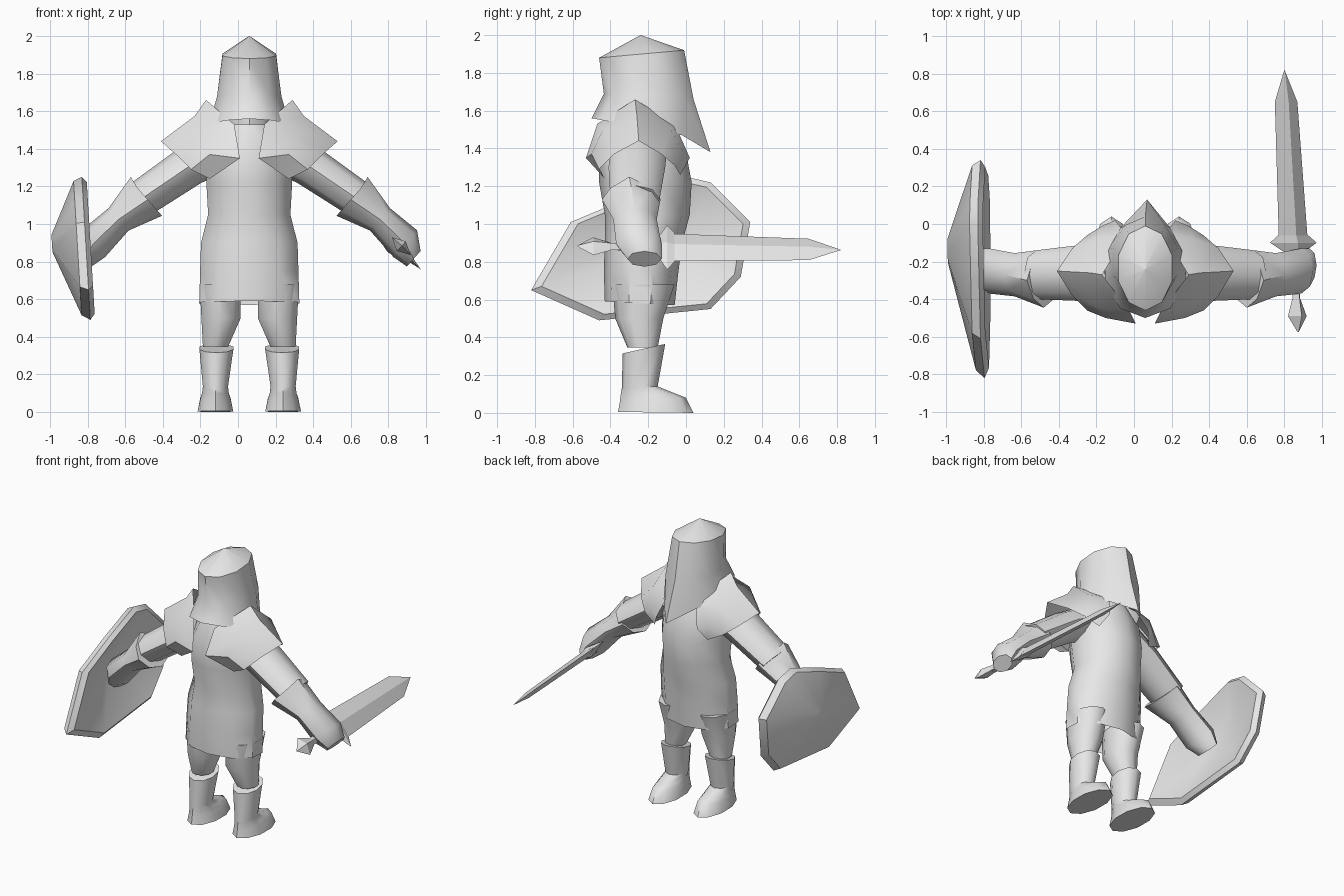
import bpy, bmesh, math
from mathutils import Vector

if "Cube" in bpy.data.objects:
    bpy.data.objects.remove(bpy.data.objects["Cube"], do_unlink=True)

CX = 0.06  # symmetry plane of the body
grey = bpy.data.materials.new("plain_grey")
grey.use_nodes = True
grey.diffuse_color = (0.8, 0.8, 0.8, 1)
grey.node_tree.nodes["Principled BSDF"].inputs["Base Color"].default_value = (0.8, 0.8, 0.8, 1)


def loft(name, rings, closed=True, cap_start=True, cap_end=True, side=1, angle=45):
    """Skin a list of equal point rows; side=-1 mirrors across the body."""
    bm = bmesh.new()
    rows = [[bm.verts.new((CX + side * (p[0] - CX), p[1], p[2])) for p in r] for r in rings]
    n = len(rows[0])
    for a, b in zip(rows, rows[1:]):
        for i in range(n if closed else n - 1):
            j = (i + 1) % n
            bm.faces.new((a[i], a[j], b[j], b[i]))
    if cap_start:
        bm.faces.new(rows[0])
    if cap_end:
        bm.faces.new(rows[-1])
    bmesh.ops.remove_doubles(bm, verts=bm.verts, dist=0.0005)
    bmesh.ops.recalc_face_normals(bm, faces=bm.faces)
    mesh = bpy.data.meshes.new(name)
    bm.to_mesh(mesh)
    bm.free()
    mesh.materials.append(grey)
    obj = bpy.data.objects.new(name, mesh)
    bpy.context.collection.objects.link(obj)
    bpy.ops.object.select_all(action='DESELECT')
    obj.select_set(True)
    bpy.context.view_layer.objects.active = obj
    bpy.ops.object.shade_smooth_by_angle(angle=math.radians(angle))
    return obj


def ring(c, u, v, n=10):
    c, u, v = Vector(c), Vector(u), Vector(v)
    return [c + u * math.sin(t) + v * math.cos(t) for t in (math.tau * i / n for i in range(n))]


def level(x, half, y0, y1, z0, z1=None, n=10):
    """Ring around z reaching from y0 (height z0) to y1 (height z1)."""
    z1 = z0 if z1 is None else z1
    return ring((x, (y0 + y1) / 2, (z0 + z1) / 2), (half, 0, 0), (0, (y1 - y0) / 2, (z1 - z0) / 2), n)


# Hood with a long pointed face guard
brim = level(CX, 0.225, -0.50, 0.03, 1.56, 1.46)
brim[0] = Vector((CX + 0.01, 0.13, 1.38))
loft("hood", [brim, level(CX, 0.18, -0.435, 0.04, 1.69, 1.66),
              level(CX, 0.15, -0.46, -0.01, 1.88, 1.92),
              level(CX, 0.001, -0.241, -0.239, 2.0)], cap_start=False)
loft("neck", [level(CX, 0.12, -0.40, -0.08, z) for z in (1.48, 1.62)])

# Tunic, open at the hem
loft("tunic", [level(CX, 0.28, -0.43, -0.06, 0.59, 0.57), level(CX, 0.275, -0.435, -0.04, 0.75),
               level(CX, 0.27, -0.43, -0.02, 0.9), level(CX, 0.23, -0.43, 0.02, 1.05),
               level(CX, 0.24, -0.46, 0.03, 1.22), level(CX, 0.24, -0.46, 0.0, 1.38),
               level(CX, 0.13, -0.42, -0.06, 1.53)], cap_start=False)

# Pauldron rows: collar edge, bulge, outer edge
collar = [(0.27, -0.43, 1.24), (0.11, -0.53, 1.35), (0.14, -0.47, 1.53), (0.29, -0.27, 1.66),
          (0.16, -0.06, 1.53), (0.22, 0.02, 1.35), (0.27, -0.03, 1.26)]
bulge = [(0.27, -0.43, 1.24), (0.27, -0.50, 1.37), (0.32, -0.44, 1.5), (0.35, -0.26, 1.575),
         (0.32, -0.08, 1.5), (0.29, -0.01, 1.37), (0.27, -0.03, 1.26)]
outer = [(0.27, -0.43, 1.24), (0.37, -0.46, 1.29), (0.45, -0.38, 1.37), (0.53, -0.25, 1.44),
         (0.45, -0.13, 1.37), (0.37, -0.06, 1.31), (0.27, -0.03, 1.26)]

ACROSS = Vector((0.66, 0, 0.75))  # direction across the arm


def arm_ring(x, y, z, r, ry):
    return ring((x, y, z), ACROSS * r, (0, ry, 0), 8)


for side, word in ((1, "left"), (-1, "right")):
    loft(word + "_pauldron", [collar, bulge, outer], False, False, False, side)
    loft(word + "_upper_arm", [arm_ring(0.2, -0.25, 1.40, 0.12, 0.15),
                               arm_ring(0.39, -0.26, 1.30, 0.11, 0.15),
                               arm_ring(0.64, -0.27, 1.13, 0.10, 0.13)], side=side)
    # Gauntlet with a flared, peaked cuff
    cuff = arm_ring(0.60, -0.29, 1.13, 0.115, 0.155)
    cuff[2] = Vector((0.69, -0.30, 1.25))
    loft(word + "_gauntlet", [cuff, arm_ring(0.755, -0.27, 1.025, 0.08, 0.115),
                              arm_ring(0.89, -0.25, 0.895, 0.095, 0.12),
                              arm_ring(0.935, -0.22, 0.815, 0.055, 0.09)], side=side)
    loft(word + "_thigh", [level(0.215, 0.115, -0.39, -0.06, 0.68),
                           level(0.21, 0.11, -0.375, -0.12, 0.5),
                           level(0.24, 0.07, -0.31, -0.15, 0.345)], side=side)
    loft(word + "_boot", [level(0.235, 0.095, -0.335, -0.11, 0.315, 0.365),
                          level(0.24, 0.07, -0.34, -0.15, 0.13, 0.14),
                          level(0.24, 0.075, -0.345, -0.05, 0.10),
                          level(0.24, 0.085, -0.35, 0.0, 0.06, 0.08),
                          level(0.24, 0.1, -0.36, 0.04, 0.005, 0.0)], side=side)

# Sword parts: diamond sections along y, turned edge-on across the hand
WIDE = Vector((-0.73, 0, 0.69))
THICK = Vector((0.69, 0, 0.73))


def diamonds(name, stations):
    loft(name, [ring((0.843 - 0.052 * y, y, 0.875 - 0.015 * y), WIDE * w, THICK * t, 4)
                for y, w, t in stations], angle=20)


diamonds("sword_blade", [(-0.08, 0.105, 0.025), (0.65, 0.082, 0.02), (0.82, 0.001, 0.001)])
diamonds("sword_guard", [(-0.15, 0.07, 0.03), (-0.10, 0.17, 0.035), (-0.06, 0.11, 0.025)])
diamonds("sword_grip", [(-0.48, 0.025, 0.025), (-0.12, 0.03, 0.03)])
diamonds("sword_pommel", [(-0.40, 0.03, 0.025), (-0.49, 0.068, 0.035), (-0.575, 0.004, 0.004)])

# Shield: scaled copies of one outline form the domed front and hollow back
outline = [(-0.82, 0.65), (-0.61, 1.01), (-0.3, 1.14), (0.0, 1.25), (0.13, 1.22), (0.34, 1.01),
           (0.29, 0.72), (0.13, 0.55), (-0.46, 0.49)]


def shield_ring(x, scale):
    return [(x - 0.06 * (z - 0.9) * scale, -0.13 + (y + 0.13) * scale, 0.9 + (z - 0.9) * scale)
            for y, z in outline]


loft("shield", [shield_ring(-0.99, 0.12), shield_ring(-0.855, 0.94), shield_ring(-0.81, 1),
                shield_ring(-0.785, 0.92), shield_ring(-0.88, 0.3)], angle=35)
